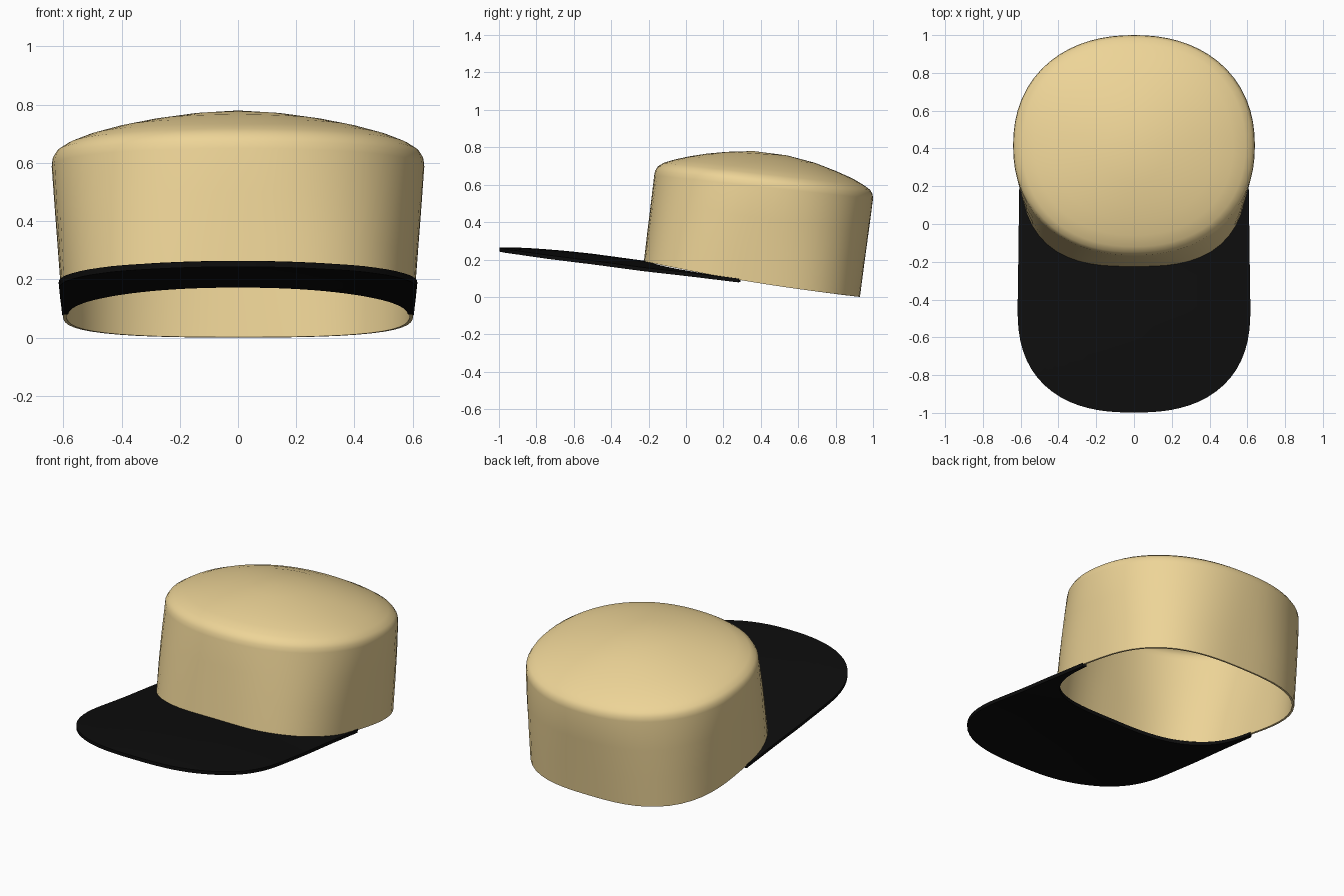
import bpy, bmesh
from math import sin, cos, pi, radians

if "Cube" in bpy.data.objects:
    bpy.data.objects.remove(bpy.data.objects["Cube"])

SEG = 64


def squircle(a, cy, hx, hy, n):
    """Point on a rounded-square outline; a = 0 points to the front (-y)."""
    s, c = sin(a), cos(a)
    r = (abs(s / hx) ** n + abs(c / hy) ** n) ** (-1 / n)
    return r * s, cy - r * c


def lerp_table(table, v):
    """Smooth interpolation through a few (key, value) pairs."""
    for (k0, v0), (k1, v1) in zip(table, table[1:]):
        if v <= k1:
            f = max(0, (v - k0) / (k1 - k0))
            return v0 + (v1 - v0) * f
    return table[-1][1]


def finish(bm, name, colour, thickness, offset, angle):
    bmesh.ops.recalc_face_normals(bm, faces=bm.faces)
    mesh = bpy.data.meshes.new(name)
    bm.to_mesh(mesh)
    bm.free()
    ob = bpy.data.objects.new(name, mesh)
    bpy.context.collection.objects.link(ob)
    mat = bpy.data.materials.new(name + "_colour")
    mat.diffuse_color = colour
    mat.use_nodes = True
    mat.node_tree.nodes["Principled BSDF"].inputs["Base Color"].default_value = mat.diffuse_color
    mesh.materials.append(mat)
    mod = ob.modifiers.new("thickness", 'SOLIDIFY')
    mod.thickness, mod.offset = thickness, offset
    bpy.ops.object.select_all(action='DESELECT')
    ob.select_set(True)
    bpy.context.view_layer.objects.active = ob
    bpy.ops.object.modifier_apply(modifier=mod.name)
    bpy.ops.object.shade_smooth_by_angle(angle=radians(angle))
    return ob


# Crown: tilted rings (front y, back y, half width, squareness, front z, back z, sag)
LEVELS = [
    (-0.225, 0.930, 0.602, 2.8, 0.190, 0.000, 0.015),
    (-0.207, 0.953, 0.615, 2.6, 0.345, 0.175, 0.008),
    (-0.188, 0.977, 0.628, 2.4, 0.500, 0.350, 0.003),
    (-0.170, 1.000, 0.640, 2.2, 0.650, 0.525, 0),
    (-0.165, 0.997, 0.637, 2.2, 0.675, 0.552, 0),
    (-0.150, 0.983, 0.623, 2.2, 0.698, 0.574, 0),
    (-0.120, 0.950, 0.590, 2.2, 0.717, 0.598, 0),
    (-0.060, 0.890, 0.525, 2.2, 0.735, 0.634, 0),
    (0.020, 0.800, 0.430, 2.2, 0.752, 0.674, 0),
    (0.110, 0.690, 0.310, 2.1, 0.766, 0.717, 0),
    (0.220, 0.540, 0.165, 2.0, 0.776, 0.757, 0),
]
bm = bmesh.new()
rings = []
for yf, yb, hx, n, zf, zb, sag in LEVELS:
    ring = []
    for i in range(SEG):
        x, y = squircle(2 * pi * i / SEG, (yf + yb) / 2, hx, (yb - yf) / 2, n)
        f = (y - yf) / (yb - yf)
        ring.append(bm.verts.new((x, y, zf + (zb - zf) * f - sag * sin(pi * f))))
    rings.append(ring)
for lo, hi in zip(rings, rings[1:]):
    for i in range(SEG):
        j = (i + 1) % SEG
        bm.faces.new((lo[i], lo[j], hi[j], hi[i]))
apex = bm.verts.new((0, 0.36, 0.78))
for i in range(SEG):
    bm.faces.new((rings[-1][i], rings[-1][(i + 1) % SEG], apex))
finish(bm, "crown", (0.85, 0.66, 0.31, 1), 0.012, -1, 50)

# Brim: strip from the crown's lower edge to the rounded outer outline
HEIGHT = [(-1.0, 0.253), (-0.9, 0.254), (-0.8, 0.249), (-0.65, 0.237), (-0.5, 0.221),
          (-0.22, 0.183), (0.0, 0.158), (0.3, 0.121)]
ACROSS, DEEP, ARC = 56, 14, 0.65
bm = bmesh.new()
grid = []
for i in range(ACROSS + 1):
    t = 2 * i / ACROSS - 1
    side = 1 if t > 0 else -1
    xi, yi = squircle(t * radians(84), 0.3525, 0.585, 0.56, 2.8)
    if abs(t) <= ARC:
        xo, yo = squircle(t / ARC * pi / 2, -0.45, 0.615, 0.548, 2.45)
    else:
        f = (abs(t) - ARC) / (1 - ARC)
        xo, yo = side * (0.615 - 0.01 * f), -0.45 + 0.73 * f
    row = []
    for k in range(DEEP + 1):
        v = k / DEEP
        x, y = xi + (xo - xi) * v, yi + (yo - yi) * v
        z = lerp_table(HEIGHT, y) - 0.035 * (x / 0.6) ** 2
        row.append(bm.verts.new((x, y, z)))
    grid.append(row)
for a, b in zip(grid, grid[1:]):
    for k in range(DEEP):
        bm.faces.new((a[k], b[k], b[k + 1], a[k + 1]))
finish(bm, "brim", (0.004, 0.004, 0.004, 1), 0.02, 0, 40)
